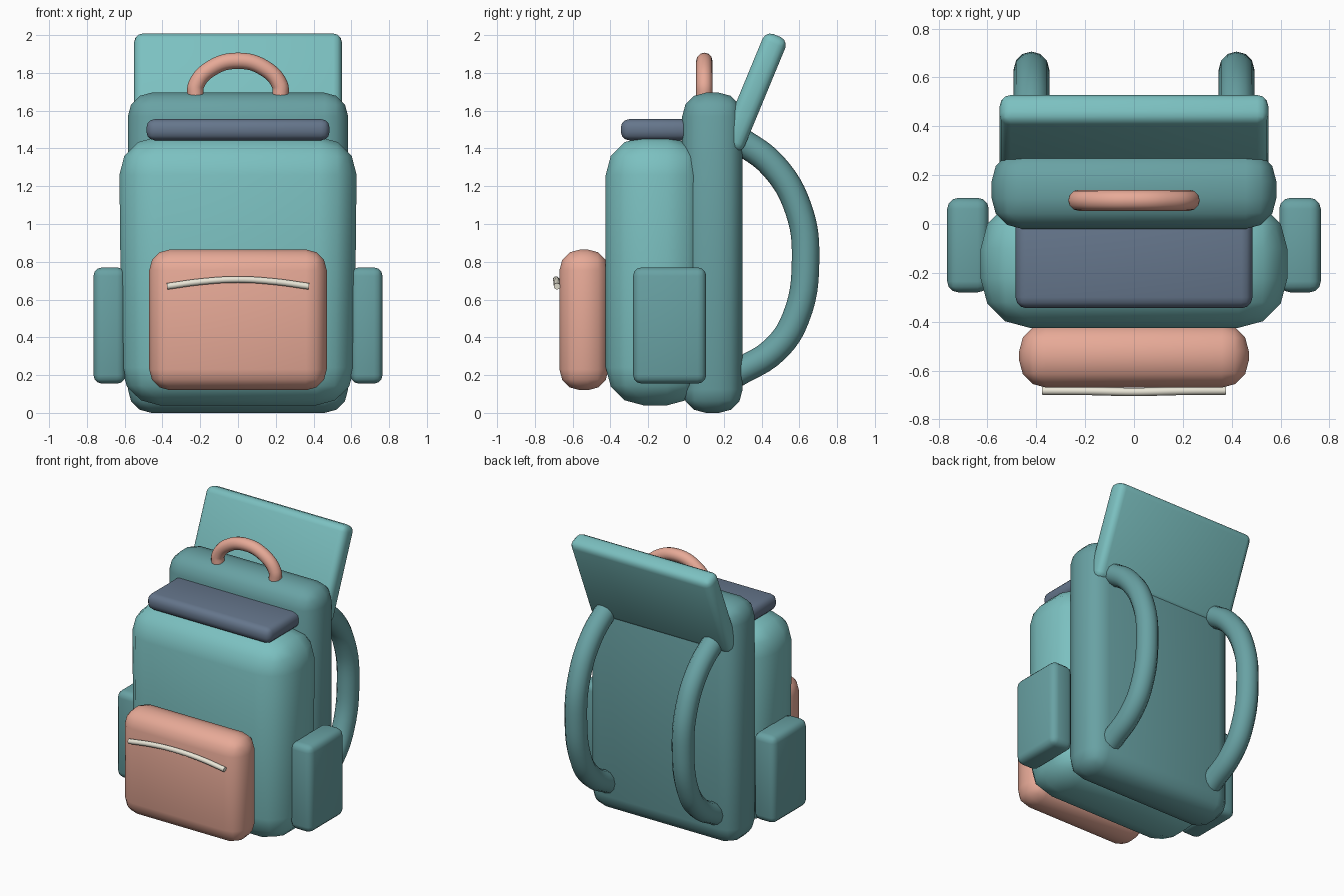
import bpy, bmesh, math
from mathutils import Matrix

if "Cube" in bpy.data.objects:
    bpy.data.objects.remove(bpy.data.objects["Cube"])


def material(name, rgb):
    m = bpy.data.materials.new(name)
    m.diffuse_color = (*rgb, 1)
    m.use_nodes = True
    m.node_tree.nodes["Principled BSDF"].inputs["Base Color"].default_value = m.diffuse_color
    return m


TEAL = material("teal_cloth", (0.20, 0.53, 0.53))
DARK = material("dark_teal_cloth", (0.14, 0.36, 0.37))
PINK = material("salmon_cloth", (0.80, 0.40, 0.31))
NAVY = material("slate_cloth", (0.13, 0.18, 0.26))
CREAM = material("cream_zip", (0.82, 0.79, 0.68))


def smooth(ob, angle=40):
    bpy.ops.object.select_all(action='DESELECT')
    ob.select_set(True)
    bpy.context.view_layer.objects.active = ob
    bpy.ops.object.shade_smooth_by_angle(angle=math.radians(angle))


def padded_box(name, lo, hi, bevel, mat, segments=3, tilt=0.0, taper=1.0):
    """Rounded cushion between two corners, optionally tilted about x."""
    size = [b - a for a, b in zip(lo, hi)]
    bm = bmesh.new()
    bmesh.ops.create_cube(bm, size=1)
    for v in bm.verts:
        if v.co.z < 0:
            v.co.x *= taper
    bmesh.ops.scale(bm, vec=size, verts=bm.verts)
    bmesh.ops.bevel(bm, geom=bm.edges[:], offset=bevel, segments=segments,
                    profile=0.5, affect='EDGES', clamp_overlap=True)
    bmesh.ops.rotate(bm, matrix=Matrix.Rotation(tilt, 3, 'X'), verts=bm.verts)
    me = bpy.data.meshes.new(name)
    bm.to_mesh(me)
    bm.free()
    ob = bpy.data.objects.new(name, me)
    ob.location = [(a + b) / 2 for a, b in zip(lo, hi)]
    me.materials.append(mat)
    bpy.context.collection.objects.link(ob)
    smooth(ob)
    return ob


def tube(name, points, radius, mat):
    """Round tube along a smooth path."""
    cu = bpy.data.curves.new(name + "_path", 'CURVE')
    cu.dimensions = '3D'
    cu.bevel_depth = radius
    cu.bevel_resolution = 4
    cu.resolution_u = 6
    cu.use_fill_caps = True
    sp = cu.splines.new('BEZIER')
    sp.bezier_points.add(len(points) - 1)
    for bp, p in zip(sp.bezier_points, points):
        bp.co = p
        bp.handle_left_type = bp.handle_right_type = 'AUTO'
    tmp = bpy.data.objects.new(name + "_path", cu)
    bpy.context.collection.objects.link(tmp)
    bpy.context.view_layer.update()
    me = bpy.data.meshes.new_from_object(tmp.evaluated_get(bpy.context.evaluated_depsgraph_get()))
    bpy.data.objects.remove(tmp)
    ob = bpy.data.objects.new(name, me)
    me.materials.clear()
    me.materials.append(mat)
    bpy.context.collection.objects.link(ob)
    smooth(ob)
    return ob


# Main bag and back panel
padded_box("main_body", (-0.63, -0.425, 0.04), (0.63, 0.10, 1.46), 0.2, TEAL, taper=0.975)
padded_box("back_panel", (-0.583, -0.02, 0.0), (0.583, 0.30, 1.695), 0.125, DARK)

# Front pocket with its zip
padded_box("front_pocket", (-0.47, -0.67, 0.12), (0.47, -0.41, 0.865), 0.11, PINK)
tube("pocket_zip", [(-0.375, -0.683, 0.67), (-0.19, -0.684, 0.695), (0, -0.688, 0.706),
                    (0.19, -0.684, 0.695), (0.375, -0.683, 0.67)], 0.017, CREAM)

# Top closing flap and raised lid
padded_box("top_flap", (-0.485, -0.345, 1.443), (0.485, 0.05, 1.555), 0.045, NAVY)
padded_box("raised_lid", (-0.55, 0.293, 1.372), (0.55, 0.423, 2.022), 0.045, TEAL,
           tilt=-math.radians(22.5))

# Carry handle
tube("carry_handle", [(-0.225, 0.097, 1.675), (-0.222, 0.097, 1.735), (-0.14, 0.097, 1.825),
                      (0, 0.097, 1.864), (0.14, 0.097, 1.825), (0.222, 0.097, 1.735),
                      (0.225, 0.097, 1.675)], 0.043, PINK)

# Mirrored side pockets and shoulder straps
for side, s in (("left", -1), ("right", 1)):
    xs = sorted((s * 0.595, s * 0.765))
    padded_box(side + "_side_pocket", (xs[0], -0.28, 0.155), (xs[1], 0.107, 0.77), 0.045, DARK)
    tube(side + "_shoulder_strap",
         [(s * 0.42, y, z) for y, z in ((0.26, 1.46), (0.46, 1.31), (0.595, 1.08),
                                        (0.633, 0.81), (0.58, 0.50), (0.47, 0.335), (0.26, 0.205))],
         0.073, DARK)
